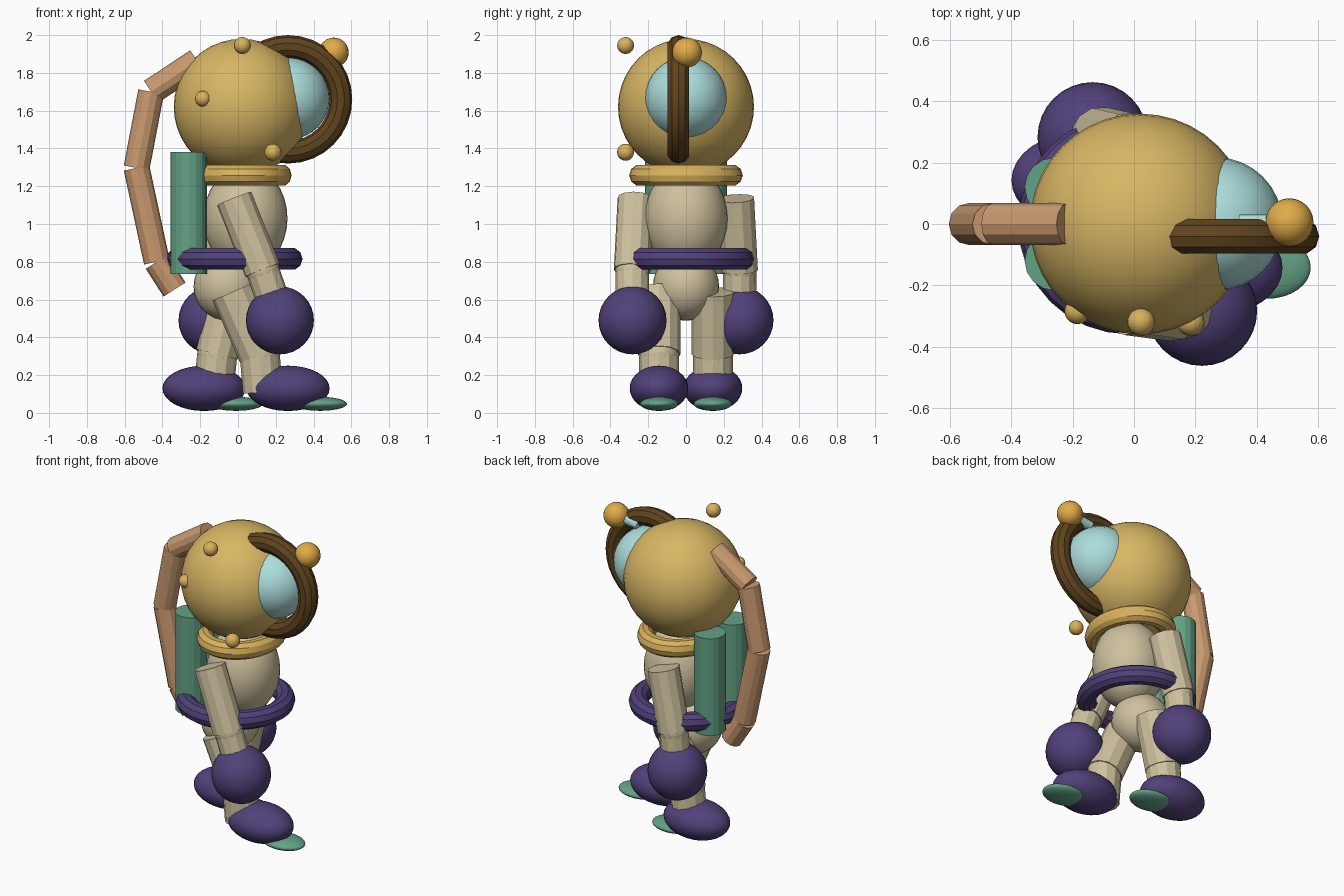
import bpy
import math
from mathutils import Vector

if "Cube" in bpy.data.objects:
    bpy.data.objects.remove(bpy.data.objects["Cube"])


def material(name, r, g, b):
    """Flat colour given as sRGB 0-255, stored linear."""
    def lin(c):
        c /= 255
        return c / 12.92 if c <= 0.04045 else ((c + 0.055) / 1.055) ** 2.4
    m = bpy.data.materials.new(name)
    m.diffuse_color = (lin(r), lin(g), lin(b), 1)
    m.use_nodes = True
    m.node_tree.nodes["Principled BSDF"].inputs["Base Color"].default_value = m.diffuse_color
    return m


GOLD = material("helmet gold", 216, 182, 100)
TRIM = material("trim gold", 218, 178, 92)
AMBER = material("amber", 226, 172, 72)
CREAM = material("suit cream", 206, 193, 158)
PURPLE = material("purple", 82, 65, 122)
TEAL = material("teal", 100, 162, 134)
TAN = material("hose tan", 202, 154, 112)
BROWN = material("dark brown", 96, 68, 30)
GLASS = material("glass blue", 172, 222, 220)


def finish(name, mat, smooth):
    o = bpy.context.object
    o.name = name
    o.data.materials.append(mat)
    if smooth:
        bpy.ops.object.shade_smooth()
    return o


def ball(name, mat, centre, radii, segs=32):
    bpy.ops.mesh.primitive_uv_sphere_add(segments=segs, ring_count=segs // 2, location=centre)
    o = finish(name, mat, True)
    o.scale = radii if isinstance(radii, tuple) else (radii,) * 3
    return o


def rod(name, mat, a, b, r, sides=12):
    """Capped faceted cylinder between two points."""
    a, b = Vector(a), Vector(b)
    bpy.ops.mesh.primitive_cylinder_add(vertices=sides, radius=r, depth=(b - a).length,
                                        location=(a + b) / 2)
    o = finish(name, mat, False)
    o.rotation_mode = 'QUATERNION'
    o.rotation_quaternion = (b - a).to_track_quat('Z', 'Y')
    return o


def ring(name, mat, centre, major, minor, rot=(0, 0, 0), scale=(1, 1, 1)):
    bpy.ops.mesh.primitive_torus_add(major_segments=32, minor_segments=10, major_radius=major,
                                     minor_radius=minor, location=centre, rotation=rot)
    o = finish(name, mat, True)
    bpy.ops.object.shade_smooth_by_angle(angle=math.radians(30))
    o.scale = scale
    return o


# Helmet, visor and crest ring
ball("helmet", GOLD, (0.02, 0, 1.62), 0.36, 40)
ball("visor", GLASS, (0.267, 0, 1.665), 0.218)
ring("crest_ring", BROWN, (0.265, -0.04, 1.66), 0.28, 0.06, rot=(math.pi / 2, 0, 0))
rod("lamp_stem", GLASS, (0.345, 0, 1.885), (0.5, 0, 1.905), 0.031)
ball("lamp", AMBER, (0.507, 0.005, 1.908), 0.079, 24)

# Helmet side studs
for i, (c, r) in enumerate([((0.023, -0.32, 1.945), 0.045),
                            ((-0.185, -0.285, 1.663), 0.042),
                            ((0.185, -0.32, 1.38), 0.045)]):
    ball(f"stud_{i}", TRIM, c, r, 20)

# Body, collar and belt
ring("collar", TRIM, (0.028, 0, 1.258), 0.244, 0.057, scale=(0.85, 1, 1))
ball("torso", CREAM, (0.04, 0, 1.03), (0.222, 0.22, 0.28))
ball("hips", CREAM, (-0.055, 0, 0.67), (0.18, 0.175, 0.182))
ring("belt", PURPLE, (-0.018, 0, 0.815), 0.30, 0.06)

# Back tanks
for side, y in (("right", -0.12), ("left", 0.12)):
    rod(f"tank_{side}", TEAL, (-0.26, y, 0.735), (-0.26, y, 1.38), 0.097, 16)

# Air hose in straight lengths
hose = [(-0.215, 1.862), (-0.46, 1.70), (-0.537, 1.297), (-0.43, 0.80), (-0.336, 0.653)]
for i in range(4):
    (x0, z0), (x1, z1) = hose[i], hose[i + 1]
    rod(f"hose_{i}", TAN, (x0, 0, z0), (x1, 0, z1), 0.069)

# Limbs: the right side swings forward, the left side swings back
limbs = [
    # side, sign, elbow x, hand x, knee x, ankle x, foot x
    ("right", -1, 0.13, 0.222, 0.115, 0.132, 0.265),
    ("left", 1, -0.11, -0.135, -0.11, -0.13, -0.18),
]
for side, s, elbow, hand, knee, ankle, foot in limbs:
    e = (elbow, s * 0.285, 0.755)
    h = (hand, s * 0.283, 0.49)
    rod(f"upper_arm_{side}", CREAM, (-0.02, s * 0.265, 1.135), e, 0.098)
    rod(f"forearm_{side}", CREAM, e, h, 0.088)
    ball(f"elbow_{side}", CREAM, e, 0.09, 20)
    ball(f"glove_{side}", PURPLE, h, 0.18)
    k = (knee, s * 0.142, 0.31)
    rod(f"thigh_{side}", CREAM, (-0.03, s * 0.142, 0.64), k, 0.113)
    rod(f"shin_{side}", CREAM, k, (ankle, s * 0.142, 0.11), 0.106)
    ball(f"knee_{side}", CREAM, k, 0.106, 20)
    ball(f"boot_{side}", PURPLE, (foot, s * 0.143, 0.13), (0.22, 0.155, 0.12))
    ball(f"toe_plate_{side}", TEAL, (foot + 0.17, s * 0.142, 0.048), (0.142, 0.102, 0.037))
